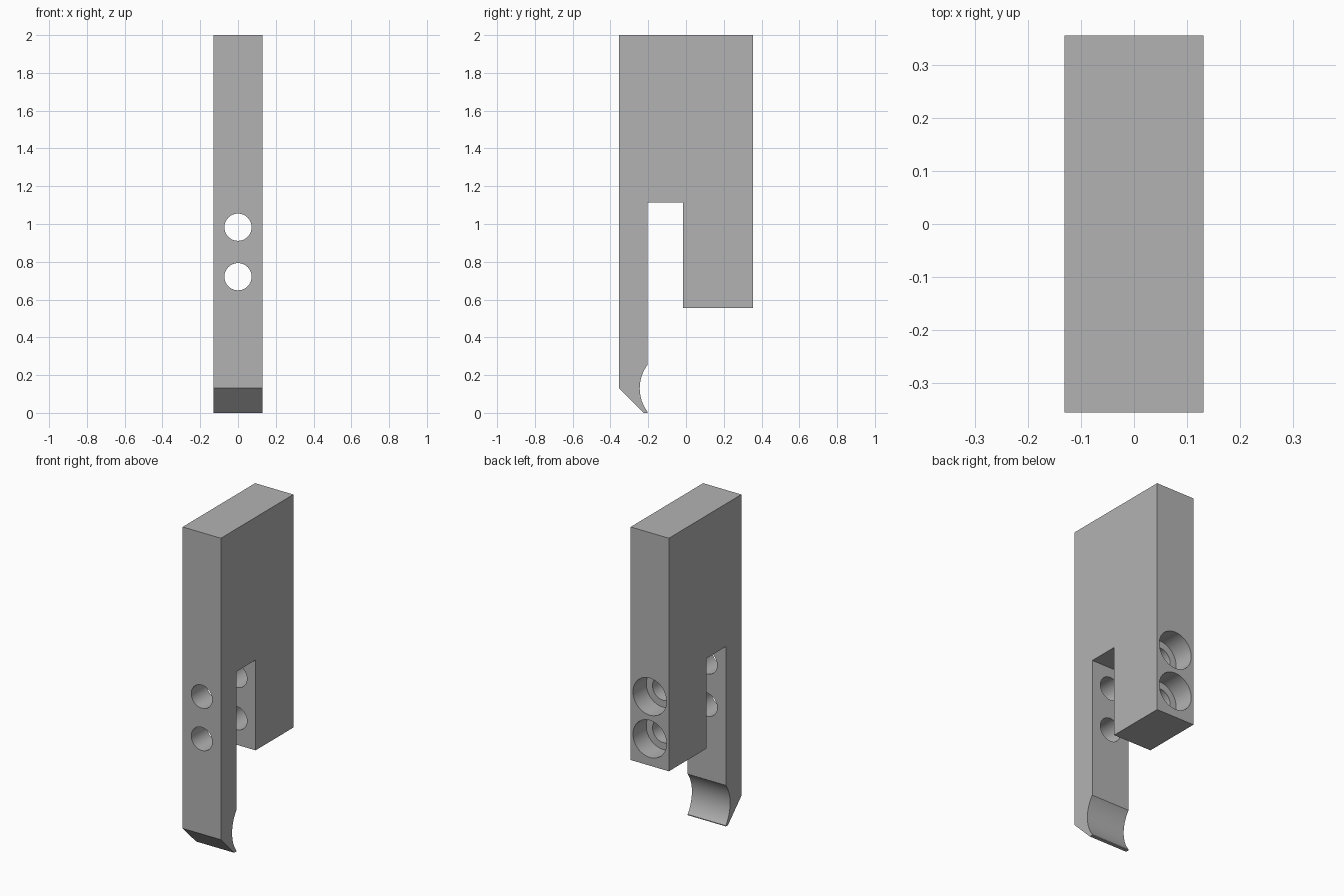
import bpy, bmesh, math
from mathutils import Matrix

cube = bpy.data.objects.get("Cube")
if cube:
    bpy.data.objects.remove(cube, do_unlink=True)

WIDTH = 0.262
FRONT, BACK = -0.355, 0.355
SLOT_FRONT, SLOT_BACK = -0.203, -0.015


def make_object(name, bm):
    bmesh.ops.recalc_face_normals(bm, faces=bm.faces)
    mesh = bpy.data.meshes.new(name)
    bm.to_mesh(mesh)
    bm.free()
    obj = bpy.data.objects.new(name, mesh)
    bpy.context.collection.objects.link(obj)
    return obj


def cylinder_y(bm, radius, y0, y1, z):
    placement = Matrix.Translation((0, (y0 + y1) / 2, z)) @ Matrix.Rotation(math.pi / 2, 4, 'X')
    bmesh.ops.create_cone(bm, cap_ends=True, segments=64, radius1=radius, radius2=radius,
                          depth=y1 - y0, matrix=placement)


steel = bpy.data.materials.new("plain_grey")
steel.use_nodes = True
grey = (0.45, 0.45, 0.45, 1)
steel.diffuse_color = grey
steel.node_tree.nodes["Principled BSDF"].inputs["Base Color"].default_value = grey

# Side profile: slotted block with a chamfered, hollow-backed toe
arc_radius, arc_y, arc_z = 0.207, -0.038, 0.13
sweep = math.asin(0.125 / arc_radius)
scoop = []
for i in range(25):
    a = sweep * (1 - i / 12)
    scoop.append((arc_y - arc_radius * math.cos(a), arc_z + arc_radius * math.sin(a)))
profile = [(FRONT, 2), (BACK, 2), (BACK, 0.555), (SLOT_BACK, 0.555),
           (SLOT_BACK, 1.115), (SLOT_FRONT, 1.115)]
profile += scoop + [(SLOT_FRONT, 0), (-0.224, 0), (FRONT, 0.131)]

bm = bmesh.new()
face = bm.faces.new([bm.verts.new((-WIDTH / 2, y, z)) for y, z in profile])
extruded = bmesh.ops.extrude_face_region(bm, geom=[face])
bmesh.ops.translate(bm, vec=(WIDTH, 0, 0),
                    verts=[v for v in extruded["geom"] if isinstance(v, bmesh.types.BMVert)])
body = make_object("slotted_body", bm)
body.data.materials.append(steel)

# Cutters: two through holes, then counterbores in the back
for name, radius, start in (("bolt_hole_cutter", 0.072, -0.5),
                            ("counterbore_cutter", 0.115, BACK - 0.13)):
    bm = bmesh.new()
    for z in (0.983, 0.721):
        cylinder_y(bm, radius, start, 0.5, z)
    cutter = make_object(name, bm)
    cutter.data.materials.append(steel)
    cutter.hide_render = True
    cut = body.modifiers.new(name, 'BOOLEAN')
    cut.operation = 'DIFFERENCE'
    cut.solver = 'EXACT'
    cut.object = cutter

# Apply the cuts, discard the cutters, smooth only the curved walls
bpy.ops.object.select_all(action='DESELECT')
body.select_set(True)
bpy.context.view_layer.objects.active = body
for modifier in list(body.modifiers):
    cutter = modifier.object
    bpy.ops.object.modifier_apply(modifier=modifier.name)
    bpy.data.objects.remove(cutter, do_unlink=True)
bpy.ops.object.shade_smooth_by_angle(angle=math.radians(25))
